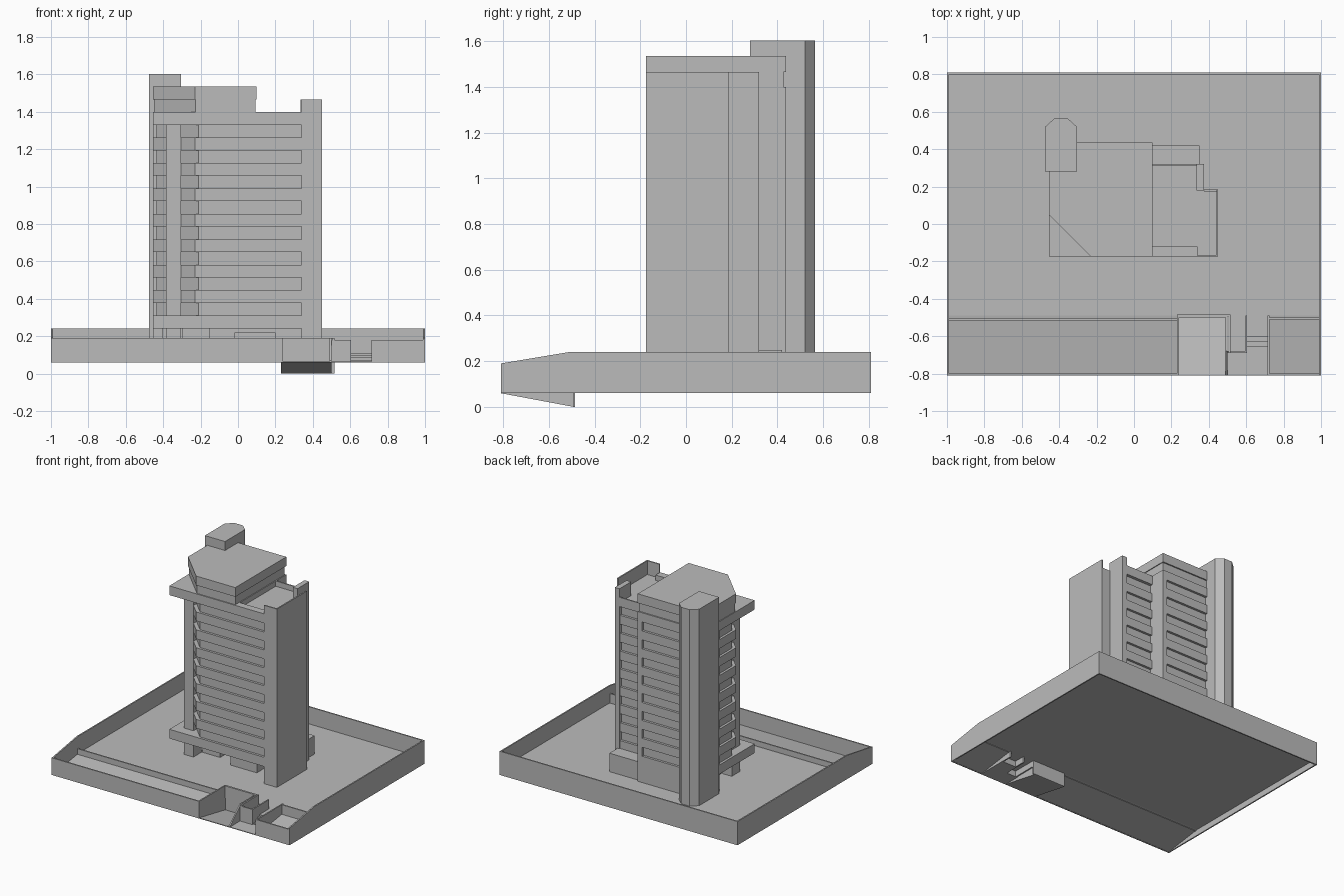
import bpy, bmesh
from mathutils import Vector

if "Cube" in bpy.data.objects:
    bpy.data.objects.remove(bpy.data.objects["Cube"])

concrete = bpy.data.materials.new("concrete_grey")
concrete.use_nodes = True
GREY = (0.5, 0.5, 0.5, 1)
concrete.diffuse_color = GREY
concrete.node_tree.nodes["Principled BSDF"].inputs["Base Color"].default_value = GREY


def extrude(name, base, offset):
    """Solid made by sweeping a flat outline along an offset."""
    bm = bmesh.new()
    face = bm.faces.new([bm.verts.new(p) for p in base])
    out = bmesh.ops.extrude_face_region(bm, geom=[face])
    moved = [v for v in out["geom"] if isinstance(v, bmesh.types.BMVert)]
    bmesh.ops.translate(bm, verts=moved, vec=Vector(offset))
    bmesh.ops.recalc_face_normals(bm, faces=bm.faces)
    mesh = bpy.data.meshes.new(name)
    bm.to_mesh(mesh)
    bm.free()
    mesh.materials.append(concrete)
    obj = bpy.data.objects.new(name, mesh)
    bpy.context.collection.objects.link(obj)
    return obj


def prism(name, plan, z0, z1):
    return extrude(name, [(x, y, z0) for x, y in plan], (0, 0, z1 - z0))


def side(name, profile, x0, x1):
    return extrude(name, [(x0, y, z) for y, z in profile], (x1 - x0, 0, 0))


def box(name, x0, x1, y0, y1, z0, z1):
    return prism(name, [(x0, y0), (x1, y0), (x1, y1), (x0, y1)], z0, z1)


FLOOR = 0.11
BASE = 0.06
EDGE = 0.81
T = 0.01

# Plaza: floor, sloping front strips and kerb
box("plaza_floor", -0.99, 0.99, -0.49, EDGE - T, FLOOR - 0.005, FLOOR)
slope = [(-EDGE, BASE), (-0.49, FLOOR - 0.005), (-0.49, FLOOR), (-EDGE, BASE + 0.005)]
side("left_front_slope", slope, -0.99, 0.235)
side("right_front_slope", slope, 0.72, 0.99)
box("front_kerb", -0.99, 0.235, -0.515, -0.505, FLOOR - 0.01, 0.149)

# Perimeter walls
wall_profile = [(-EDGE, BASE), (EDGE, BASE), (EDGE, 0.24), (-0.51, 0.24), (-EDGE, 0.19)]
for label, x in (("right", -1), ("left", 1 - T)):
    side(label + "_perimeter_wall", wall_profile, x, x + T)
box("back_perimeter_wall", -1, 1, EDGE - T, EDGE, BASE, 0.24)
box("front_wall_long", -1, 0.235, -EDGE, -EDGE + T, BASE, 0.19)
box("front_wall_short", 0.72, 1, -EDGE, -EDGE + T, BASE, 0.18)

# Car ramp going down, with side and end walls
side("ramp_floor", [(-EDGE, BASE), (-0.49, 0), (-0.49, 0.005), (-EDGE, BASE + 0.005)], 0.235, 0.495)
cheek = [(-EDGE, BASE), (-0.49, 0), (-0.49, 0.19), (-EDGE, 0.19)]
side("ramp_wall_right", cheek, 0.23, 0.24)
side("ramp_wall_left", [(-EDGE, BASE), (-0.49, 0), (-0.49, 0.19), (-0.68, 0.19), (-EDGE, BASE + 0.01)],
     0.49, 0.50)
box("ramp_end_wall", 0.23, 0.515, -0.495, -0.485, 0, 0.19)
box("ramp_door_head", 0.24, 0.49, -0.50, -0.494, 0.10, 0.19)

# Pedestrian entrance with steps
box("entry_path", 0.50, 0.72, -EDGE, -0.68, BASE, BASE + 0.005)
box("entry_wall", 0.50, 0.605, -0.69, -0.68, BASE, 0.18)
box("entry_side_wall", 0.595, 0.605, -0.69, -0.49, BASE, 0.18)
box("ramp_divider", 0.505, 0.515, -0.69, -0.49, BASE, 0.19)
box("entry_terrace", 0.51, 0.605, -0.68, -0.49, FLOOR - 0.005, FLOOR)
for i in range(4):
    y = -0.68 + i * 0.025
    box(f"entry_step_{i + 1}", 0.605, 0.715, y, y + 0.03, BASE, BASE + (i + 1) * 0.0125)
box("entry_landing", 0.605, 0.715, -0.58, -0.49, FLOOR - 0.005, FLOOR)
box("entry_wall_left", 0.715, 0.725, -EDGE, -0.49, BASE, 0.18)
box("garden_back_wall", 0.72, 0.99, -0.51, -0.50, FLOOR - 0.01, 0.18)

# Tower outlines in plan: full, recessed and square cornered
W, E, S, N = -0.455, 0.10, -0.175, 0.437
R = 0.018
full = [(W, 0.05), (-0.23, S), (E, S), (E, N), (W, N)]
recess = [(W + R, 0.07), (-0.21, S + R), (E, S + R), (E, N - R), (W + R, N - R)]
wing_full = [(E - 0.01, S), (0.34, S), (0.34, 0.315), (E - 0.01, 0.315)]
wing_recess = [(E - 0.01, S + R), (0.34, S + R), (0.34, 0.315 - R), (E - 0.01, 0.315 - R)]

# Glazed core set back behind the storey bands
LOW, HIGH = 0.31, 1.33
prism("main_core", recess, LOW, 1.40)
prism("wing_core", wing_recess, LOW, 1.36)
STEP = (HIGH - LOW) / 15
for i in range(7):
    z = LOW + (2 * i + 1) * STEP
    prism(f"main_band_{i + 1}", full, z, z + STEP)
    prism(f"wing_band_{i + 1}", wing_full, z, z + STEP)

# Square cornered slabs over the ground floor and under the roof
for label, z0, z1 in (("lower", 0.24, LOW), ("upper", HIGH, 1.40)):
    box(label + "_main_slab", W, E, S, N, z0, z1)
    box(label + "_front_slab", E - 0.01, 0.34, S, -0.12, z0, z1)
box("lower_wing_slab", E - 0.01, 0.34, -0.12, 0.315, 0.24, LOW)
box("upper_wing_slab", E - 0.01, 0.34, -0.12, 0.315, HIGH, 1.36)

# Ground floor set back from the front
box("ground_floor_block", -0.30, 0.35, 0.08, 0.42, FLOOR, 0.25)
box("ground_back_wall", -0.32, E, 0.40, N, FLOOR, 0.25)
box("ground_wing_back_wall", E - 0.01, 0.36, 0.29, 0.315, FLOOR, 0.25)
box("lobby_block", -0.02, 0.20, -0.06, 0.09, FLOOR, 0.22)
box("lobby_pier", -0.30, -0.15, 0.0, 0.09, FLOOR, 0.25)

# Piers
box("corner_pillar", -0.385, -0.305, -0.10, 0.0, FLOOR, HIGH)
box("back_edge_pier", 0.065, E, 0.32, N, FLOOR, 1.40)
box("left_face_pier", W, -0.40, 0.25, 0.30, FLOOR, 1.40)
box("wing_back_pier", 0.335, 0.375, 0.18, 0.32, FLOOR, 1.465)
box("wing_side_shaft", 0.34, 0.45, S, 0.185, FLOOR, 1.36)

# Roof terrace parapets over the wing
box("terrace_front_post", 0.34, 0.45, S, S + T, 1.36, 1.465)
box("terrace_side_parapet", 0.44, 0.45, S, 0.185, 1.36, 1.465)
box("terrace_return_parapet", 0.375, 0.45, 0.175, 0.185, 1.36, 1.40)
box("terrace_back_parapet", E, 0.34, 0.31, 0.32, HIGH, 1.40)
box("terrace_front_parapet", E, 0.34, S, S + T, 1.36, 1.40)

# Penthouse with a set back window strip below the roof slab
inset = [(W + 0.005, 0.055), (-0.228, S + 0.008), (E - 0.006, S + 0.008), (E - 0.006, N - 0.01), (W + 0.005, N - 0.01)]
prism("penthouse", inset, 1.40, 1.465)
prism("penthouse_roof", full, 1.465, 1.535)

# Stair tower with chamfered back corners
stair = [(-0.475, 0.28), (-0.305, 0.28), (-0.305, 0.52), (-0.355, 0.565), (-0.425, 0.565), (-0.475, 0.52)]
prism("stair_tower", stair, FLOOR, 1.603)
